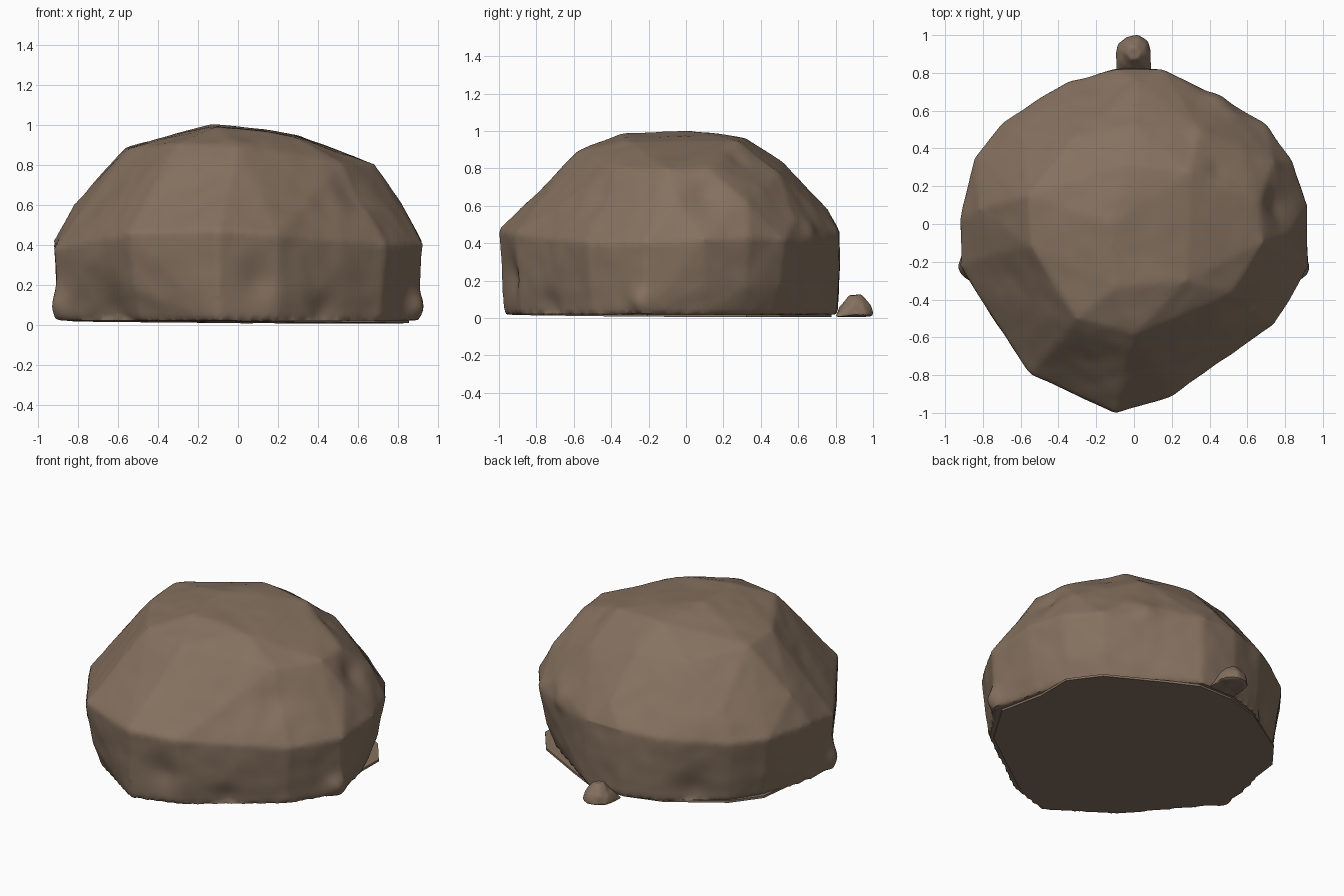
import bpy, bmesh, math
from mathutils import Vector, noise

if "Cube" in bpy.data.objects:
    bpy.data.objects.remove(bpy.data.objects["Cube"])

stone = bpy.data.materials.new("brown stone")
stone.diffuse_color = (0.235, 0.165, 0.115, 1)
stone.use_nodes = True
stone.node_tree.nodes["Principled BSDF"].inputs["Base Color"].default_value = stone.diffuse_color


def hull_object(name, points, voxel, rough):
    """Wrap points in a faceted hull, remesh it densely and roughen it."""
    bm = bmesh.new()
    for p in points:
        bm.verts.new(p)
    res = bmesh.ops.convex_hull(bm, input=bm.verts[:])
    junk = {g for g in res["geom_interior"] + res["geom_unused"] if isinstance(g, bmesh.types.BMVert)}
    bmesh.ops.delete(bm, geom=list(junk), context='VERTS')
    me = bpy.data.meshes.new(name)
    bm.to_mesh(me)
    bm.free()
    ob = bpy.data.objects.new(name, me)
    bpy.context.collection.objects.link(ob)
    mod = ob.modifiers.new("dense", 'REMESH')
    mod.mode = 'VOXEL'
    mod.voxel_size = voxel
    bpy.context.view_layer.objects.active = ob
    ob.select_set(True)
    bpy.ops.object.modifier_apply(modifier=mod.name)
    normals = [v.normal.copy() for v in ob.data.vertices]
    for v, n in zip(ob.data.vertices, normals):
        v.co += n * rough(v.co.copy(), n)
    sm = ob.modifiers.new("soften", 'SMOOTH')
    sm.factor, sm.iterations = 0.5, 1
    bpy.ops.object.modifier_apply(modifier=sm.name)
    ob.data.materials.append(stone)
    bpy.ops.object.shade_smooth_by_angle(angle=math.radians(40))
    ob.select_set(False)
    return ob


# Boulder wall: plan outline x, y, height of the shoulder, and how far the base tucks in
wall = [(-.1, -1, .47, .97), (-.55, -.8, .46, .89), (-.75, -.49, .3, .93), (-.92, -.22, .38, .98),
        (-.92, .02, .42, .95), (-.84, .35, .42, .92), (-.7, .53, .42, .94), (-.35, .75, .44, .97),
        (-.1, .82, .46, .99), (.15, .82, .46, .98), (.35, .72, .42, .93), (.7, .53, .42, .88),
        (.84, .34, .43, .87), (.92, .1, .42, .9), (.92, -.22, .40, .97), (.74, -.53, .40, .96),
        (.2, -.91, .45, .97)]
crown = [(-.13, 0, 1.005), (-.1, -.33, .995), (-.05, .32, .965), (.28, -.3, .94), (.3, .28, .95),
         (.68, -.1, .8), (.66, .12, .79), (-.56, .15, .885), (-.54, -.12, .88),
         (-.3, -.5, .9), (0, -.58, .89), (0, .52, .83), (-.32, .45, .83), (.35, .5, .78),
         (.02, .76, .58), (-.6, .48, .6), (-.82, .08, .6), (-.75, -.16, .62), (.55, .58, .52),
         (.74, .33, .62), (.81, -.05, .64), (.52, -.37, .81)]
points = list(crown)
for x, y, z, k in wall:
    m = (1 + k) / 2
    points += [(x * k, y * k, .02), (x * m, y * m, .17), (x, y, z)]

# Hollows (positive depth) and swellings (negative): centre, radius, depth
dents = [(-.68, -.6, .06, .15, .03), (.1, -.93, .22, .13, .03), (.45, -.75, .06, .1, .03),
         (.90, -.25, .09, .08, -.04), (-.90, -.25, .09, .09, -.04),
         (.77, .1, .66, .12, .03), (.45, .66, .45, .09, -.02), (.48, .3, .88, .08, .02),
         (-.5, .64, .1, .12, .03), (.6, -.45, .66, .13, .025)]


def boulder_rough(p, n):
    d = .010 * noise.noise(p * 3) + .004 * noise.noise(p * 9)
    for x, y, z, r, depth in dents:
        d -= depth * math.exp(-((p - Vector((x, y, z))).length / r) ** 2 * 1.5)
    return 0 if n.z < -.7 else d


hull_object("boulder", points, .02, boulder_rough)

# Pebble resting behind the boulder: rounded lump with a low neck
pebble = [(-.09, .8, .008), (.09, .8, .008), (-.08, .82, .03), (.08, .82, .03)]
for r, y, z, n in ((.098, .905, .012, 10), (.085, .905, .065, 8), (.035, .905, .125, 6)):
    for k in range(n):
        a = math.tau * k / n + z * 9
        pebble.append((r * math.cos(a), y + r * math.sin(a), z))
hull_object("pebble", pebble, .01, lambda p, n: .008 * noise.noise(p * 14))

# Thin, slightly tilted footing: peeps out at the back, hidden at the front
bm = bmesh.new()
rim = []
for x, y, z, k in wall:
    s = .95 if y > .3 else .93 * min(1, k + .03)
    rim.append(bm.verts.new((s * x, min(s * y, .815), .012 - .006 * x - .005 * y)))
foot = bm.faces.new(rim)
lifted = bmesh.ops.extrude_face_region(bm, geom=[foot])["geom"]
bmesh.ops.translate(bm, vec=(0, 0, .014), verts=[g for g in lifted if isinstance(g, bmesh.types.BMVert)])
bmesh.ops.recalc_face_normals(bm, faces=bm.faces[:])
me = bpy.data.meshes.new("footing")
bm.to_mesh(me)
bm.free()
me.materials.append(stone)
bpy.context.collection.objects.link(bpy.data.objects.new("footing", me))
